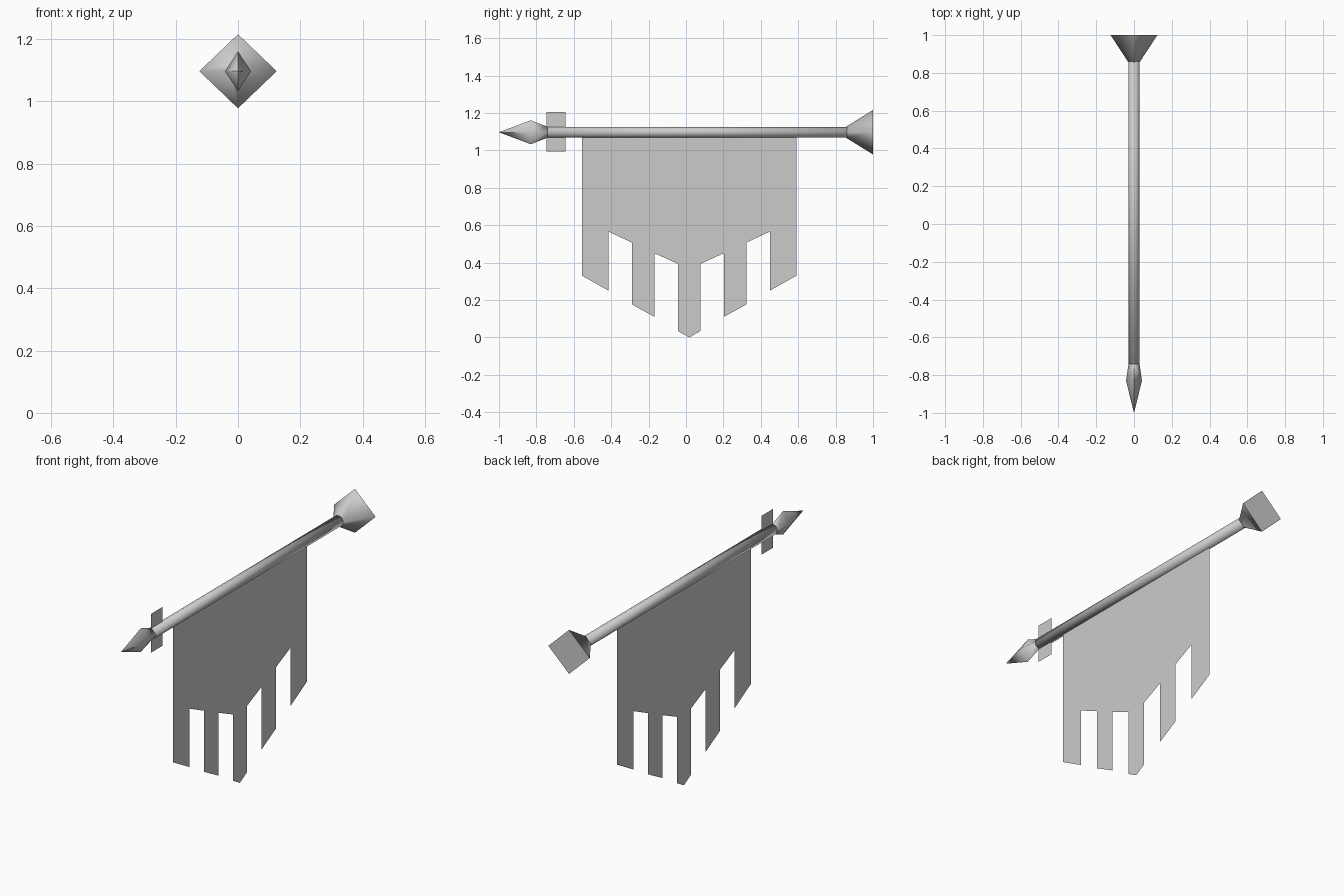
import bpy, bmesh, math
from mathutils import Vector

old = bpy.data.objects.get("Cube")
if old:
    bpy.data.objects.remove(old, do_unlink=True)

grey = bpy.data.materials.new("plain grey")
grey.use_nodes = True
colour = (0.6, 0.6, 0.6, 1)
grey.diffuse_color = colour
grey.node_tree.nodes["Principled BSDF"].inputs["Base Color"].default_value = colour

AXIS_Z = 1.097


def finish(name, bm):
    mesh = bpy.data.meshes.new(name)
    bm.to_mesh(mesh)
    bm.free()
    mesh.materials.append(grey)
    obj = bpy.data.objects.new(name, mesh)
    bpy.context.collection.objects.link(obj)
    return obj


def diamond_loft(name, rings, sides=4):
    """Join rings of (y, half width, half height) along the pole axis."""
    bm = bmesh.new()
    loops = []
    for y, rx, rz in rings:
        angles = [2 * math.pi * i / sides for i in range(sides)]
        loops.append([bm.verts.new((rx * math.cos(a), y, AXIS_Z + rz * math.sin(a)))
                      for a in angles])
    for a, b in zip(loops, loops[1:]):
        for i in range(sides):
            j = (i + 1) % sides
            bm.faces.new((a[i], a[j], b[j], b[i]))
    bm.faces.new(loops[0])
    bm.faces.new(loops[-1])
    bmesh.ops.remove_doubles(bm, verts=bm.verts, dist=1e-5)
    bmesh.ops.recalc_face_normals(bm, faces=bm.faces)
    obj = finish(name, bm)
    bpy.ops.object.select_all(action='DESELECT')
    obj.select_set(True)
    bpy.context.view_layer.objects.active = obj
    bpy.ops.object.shade_smooth_by_angle(angle=math.radians(100))
    return obj


def sheet(name, outline):
    """Flat cloth or plate in the plane x = 0."""
    bm = bmesh.new()
    bm.faces.new([bm.verts.new((0, y, z)) for y, z in outline])
    return finish(name, bm)


# Pole, pointed finial and flared wall mount
R = 0.029
diamond_loft("pole", [(-0.74, R, R), (0.86, R, R)], sides=8)
diamond_loft("spear_finial", [(-1, 0.0004, 0.0004), (-0.83, 0.042, 0.064), (-0.74, R, R)])
diamond_loft("wall_mount", [(0.855, R, R), (1, 0.124, 0.119)])

# Cross plate behind the finial
sheet("cross_plate", [(-0.745, 0.995), (-0.645, 0.995), (-0.645, 1.205), (-0.745, 1.205)])

# Banner with slotted lower edge, mirrored about its middle
MIDDLE = 0.017
half = [(0.573, AXIS_Z), (0.573, 0.33), (0.431, 0.25), (0.431, 0.566),
        (0.306, 0.507), (0.306, 0.176), (0.185, 0.11), (0.185, 0.45),
        (0.06, 0.393), (0.06, 0.034)]
outline = [(MIDDLE - d, z) for d, z in half] + [(MIDDLE, 0)]
outline += [(MIDDLE + d, z) for d, z in reversed(half)]
sheet("banner", outline)
